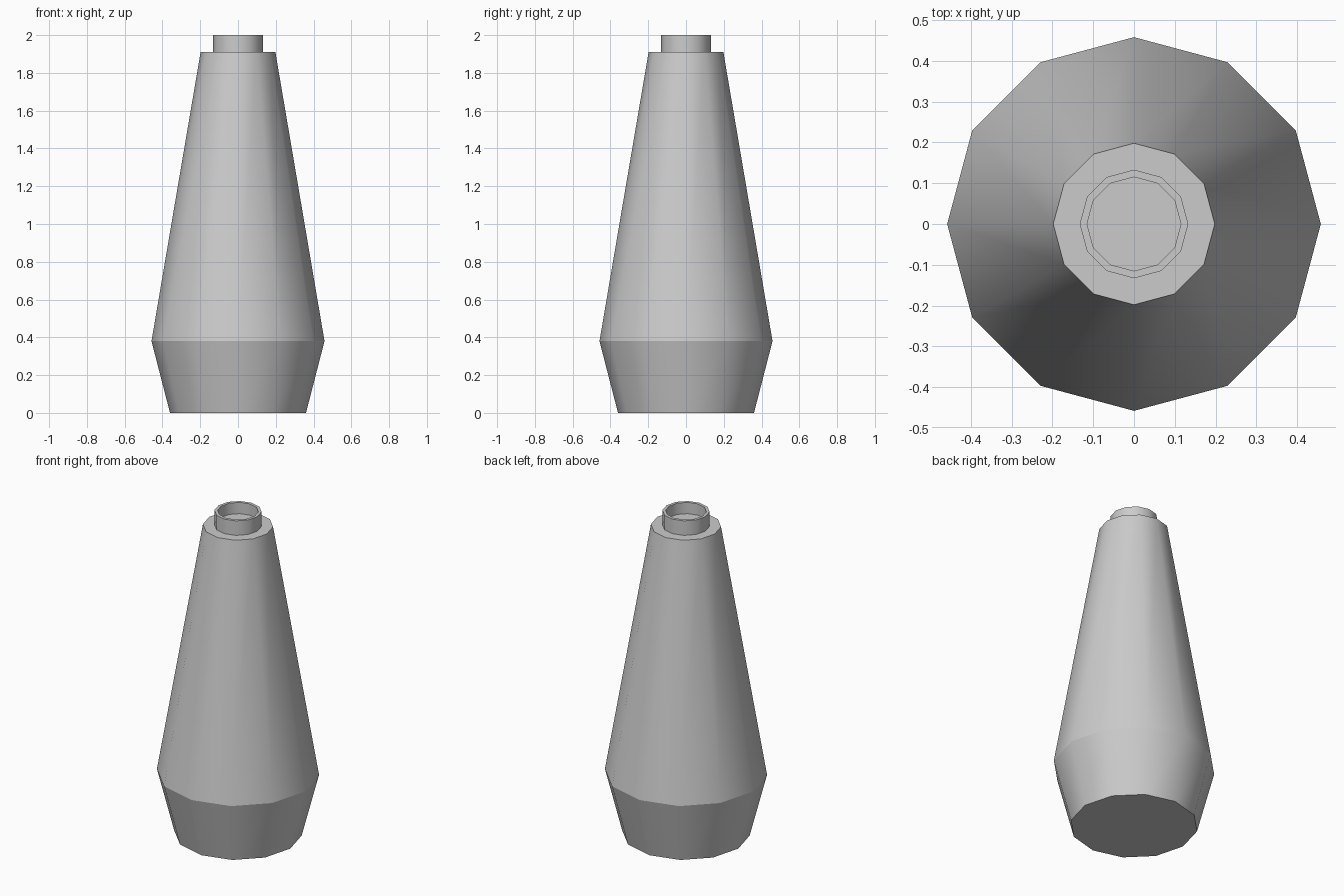
import bpy, bmesh, math

if "Cube" in bpy.data.objects:
    bpy.data.objects.remove(bpy.data.objects["Cube"])

SIDES = 12


def lathe(name, profile):
    """Revolve (radius, z) points, cap both ends, keep every ring edge crisp."""
    bm = bmesh.new()
    rings = []
    for r, z in profile:
        rings.append([bm.verts.new((r * math.cos(math.tau * i / SIDES),
                                    r * math.sin(math.tau * i / SIDES), z))
                      for i in range(SIDES)])
    for a, b in zip(rings, rings[1:]):
        for i in range(SIDES):
            j = (i + 1) % SIDES
            bm.faces.new((a[i], a[j], b[j], b[i])).smooth = True
    bm.faces.new(rings[0][::-1])
    bm.faces.new(rings[-1])
    for ring in rings:
        for i in range(SIDES):
            bm.edges.get((ring[i], ring[(i + 1) % SIDES])).smooth = False
    bmesh.ops.recalc_face_normals(bm, faces=bm.faces[:])
    mesh = bpy.data.meshes.new(name)
    bm.to_mesh(mesh)
    bm.free()
    obj = bpy.data.objects.new(name, mesh)
    bpy.context.collection.objects.link(obj)
    return obj


# Tapered base, long tapering body, shoulder, and hollow neck with inner floor
lathe("tapered_bottle", [
    (0.36, 0.0), (0.458, 0.38),
    (0.198, 1.91), (0.133, 1.91),
    (0.133, 2.0), (0.115, 2.0), (0.115, 1.93),
])
